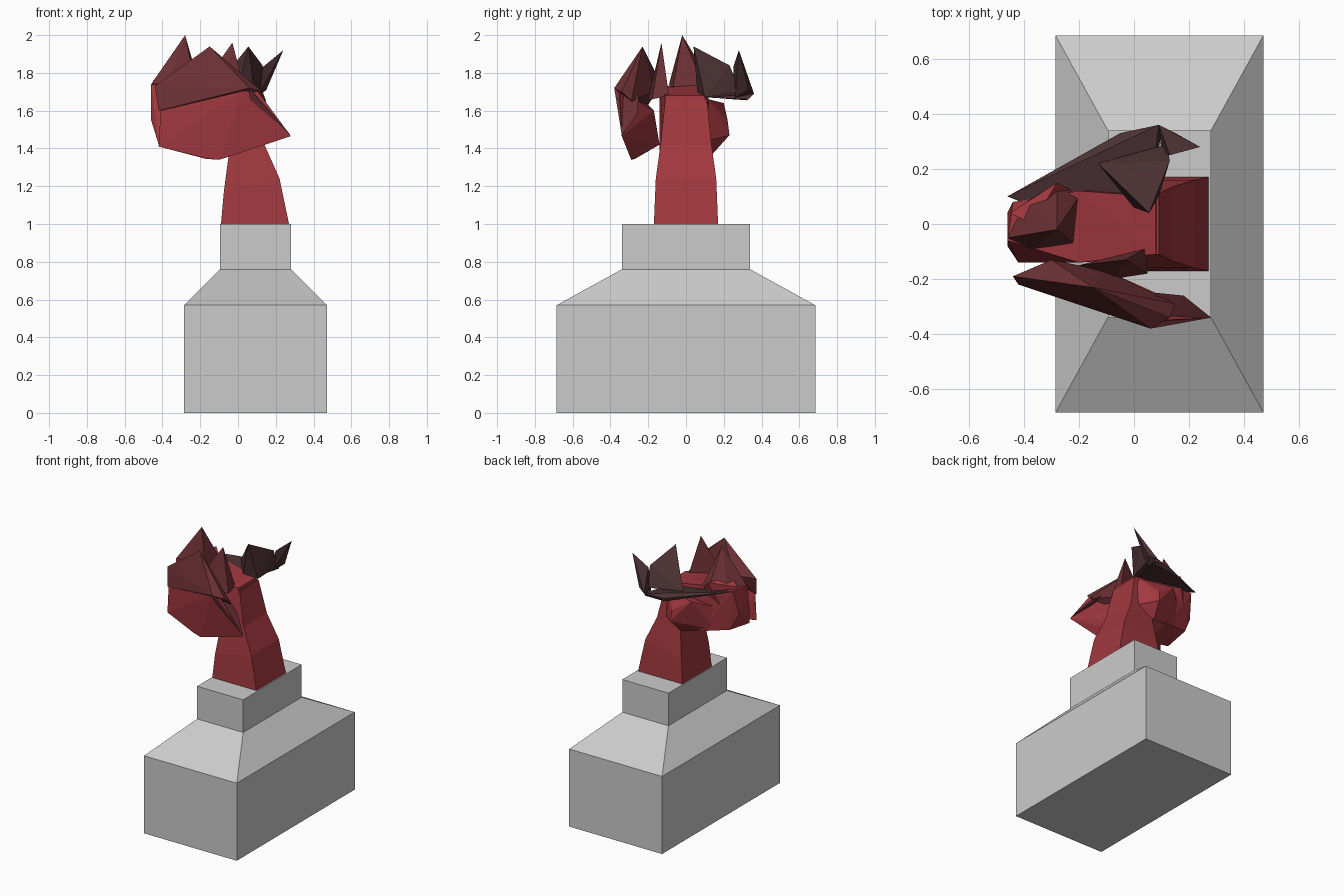
import bpy, bmesh


def material(name, color):
    m = bpy.data.materials.new(name)
    m.diffuse_color = (*color, 1)
    return m


RED = material("red", (0.36, 0.04, 0.05))
DARK = material("dark_red", (0.15, 0.03, 0.035))
BLACK = material("charred", (0.07, 0.03, 0.033))


def finish(name, bm, mat):
    bmesh.ops.recalc_face_normals(bm, faces=bm.faces)
    me = bpy.data.meshes.new(name)
    bm.to_mesh(me)
    bm.free()
    ob = bpy.data.objects.new(name, me)
    bpy.context.collection.objects.link(ob)
    if mat:
        me.materials.append(mat)
    return ob


def loft(name, rings, mat=None):
    """Stack of rectangles: (x left, z left, x right, z right, half depth)."""
    bm = bmesh.new()
    loops = []
    for x0, z0, x1, z1, h in rings:
        loops.append([bm.verts.new(p) for p in
                      ((x0, -h, z0), (x1, -h, z1), (x1, h, z1), (x0, h, z0))])
    for a, b in zip(loops, loops[1:]):
        for i in range(4):
            j = (i + 1) % 4
            bm.faces.new((a[i], a[j], b[j], b[i]))
    bm.faces.new(loops[0])
    bm.faces.new(loops[-1])
    return finish(name, bm, mat)


def shard(name, points, mat):
    """Faceted convex chunk around a few corner points."""
    bm = bmesh.new()
    for p in points:
        bm.verts.new(p)
    res = bmesh.ops.convex_hull(bm, input=bm.verts)
    loose = [v for v in bm.verts if not v.link_faces]
    bmesh.ops.delete(bm, geom=loose, context='VERTS')
    return finish(name, bm, mat)


# stepped pedestal
loft("pedestal", [(-.285, 0, .47, 0, .685), (-.285, .57, .47, .57, .685),
                  (-.095, .76, .28, .76, .34), (-.095, 1, .28, 1, .34)])

# leaning neck
loft("neck", [(-.09, 1, .27, 1, .17), (-.075, 1.17, .22, 1.24, .16),
              (-.05, 1.36, .14, 1.42, .135), (-.12, 1.62, .09, 1.66, .11)], RED)

# head core and muzzle
shard("head", [(-.46, -.08, 1.55), (-.46, .04, 1.56), (-.46, -.06, 1.74), (-.44, .08, 1.74),
               (-.42, -.14, 1.42), (-.40, .06, 1.44), (-.2, -.14, 1.38), (-.2, .12, 1.4),
               (.08, -.11, 1.68), (.08, .1, 1.68), (.1, -.12, 1.5), (.1, .12, 1.5),
               (-.2, .12, 1.74), (-.2, -.14, 1.72)], RED)

# cheek on the far side
shard("cheek", [(-.03, .23, 1.47), (-.04, .22, 1.55), (-.06, .14, 1.37), (.06, .12, 1.66),
                (-.18, .2, 1.64), (-.3, .08, 1.42), (-.3, .1, 1.6), (.09, .11, 1.44)], RED)

# forehead spike and its side ridge
shard("crest_spike", [(-.28, -.02, 2.0), (-.46, -.05, 1.74), (-.39, .08, 1.75),
                      (-.28, .15, 1.72), (-.2, .1, 1.72), (-.22, -.07, 1.72),
                      (-.37, -.09, 1.74)], DARK)
shard("crest_ridge", [(-.37, .0, 1.8), (-.28, .15, 1.79), (-.45, .04, 1.76),
                      (-.22, .12, 1.7), (-.35, .1, 1.62)], RED)

# large flared side plate, with darker upper band
shard("side_plate", [(-.42, -.22, 1.41), (-.41, -.22, 1.6), (-.38, -.22, 1.65),
                     (.03, -.36, 1.71), (.1, -.35, 1.71), (.28, -.34, 1.465),
                     (-.17, -.27, 1.345), (-.1, -.29, 1.34), (.1, -.26, 1.5),
                     (-.1, -.17, 1.6), (-.3, -.14, 1.42)], RED)
shard("plate_band", [(-.42, -.22, 1.6), (-.44, -.19, 1.73), (-.15, -.23, 1.94),
                     (.06, -.38, 1.72), (.13, -.34, 1.7), (.15, -.29, 1.65),
                     (-.1, -.17, 1.7), (-.3, -.13, 1.74)], DARK)
shard("plate_barb", [(.06, -.38, 1.72), (.28, -.34, 1.47), (.18, -.26, 1.58),
                     (.06, -.35, 1.65), (.08, -.25, 1.68)], DARK)

# inner shard between plate and crest
shard("inner_shard", [(-.03, -.13, 1.96), (.04, -.09, 1.68), (.05, -.18, 1.66),
                      (-.2, -.15, 1.72), (-.08, -.2, 1.66)], DARK)

# dark far-side wing: lower brim, raised fin and hooked horn
shard("wing_brim", [(-.46, .1, 1.75), (-.05, .33, 1.68), (-.05, .32, 1.655),
                    (.09, .36, 1.69), (.1, .33, 1.66), (-.1, .2, 1.7),
                    (-.36, .06, 1.73), (.06, .12, 1.67)], BLACK)
shard("wing_fin", [(.055, .04, 1.94), (.13, .23, 1.84), (.12, .29, 1.7), (-.13, .22, 1.71),
                   (.09, .1, 1.67), (.0, .06, 1.7)], BLACK)
shard("wing_horn", [(.24, .28, 1.92), (.13, .25, 1.83), (.09, .36, 1.69),
                    (.15, .33, 1.71), (.1, .26, 1.67)], BLACK)
